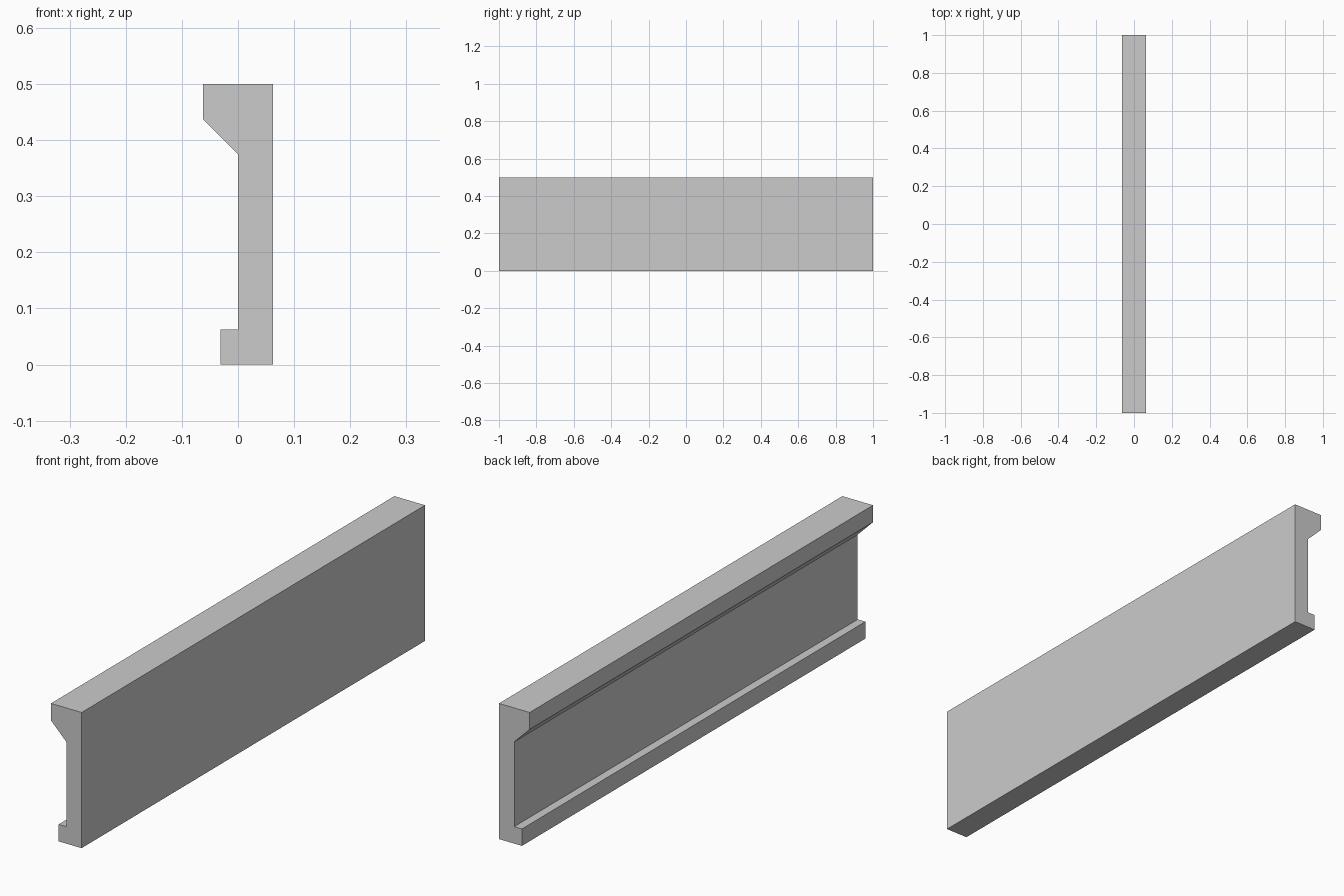
import bpy
import bmesh

if "Cube" in bpy.data.objects:
    bpy.data.objects.remove(bpy.data.objects["Cube"])

LENGTH = 2.0

# Wall cross-section in (x, z): flat right face, coping and plinth on the left
PROFILE = [
    (0.0625, 0.0), (0.0625, 0.5),
    (-0.0625, 0.5), (-0.0625, 0.4375),
    (0.0, 0.375), (0.0, 0.0625),
    (-0.03125, 0.0625), (-0.03125, 0.0),
]


def extrude_profile(name, profile, length):
    bm = bmesh.new()
    face = bm.faces.new([bm.verts.new((x, -length / 2, z)) for x, z in profile])
    result = bmesh.ops.extrude_face_region(bm, geom=[face], use_keep_orig=True)
    moved = [g for g in result["geom"] if isinstance(g, bmesh.types.BMVert)]
    bmesh.ops.translate(bm, verts=moved, vec=(0, length, 0))
    bmesh.ops.recalc_face_normals(bm, faces=bm.faces[:])
    mesh = bpy.data.meshes.new(name)
    bm.to_mesh(mesh)
    bm.free()
    obj = bpy.data.objects.new(name, mesh)
    bpy.context.collection.objects.link(obj)
    return obj


# Single moulded wall panel running along y
extrude_profile("wall_panel", PROFILE, LENGTH)
